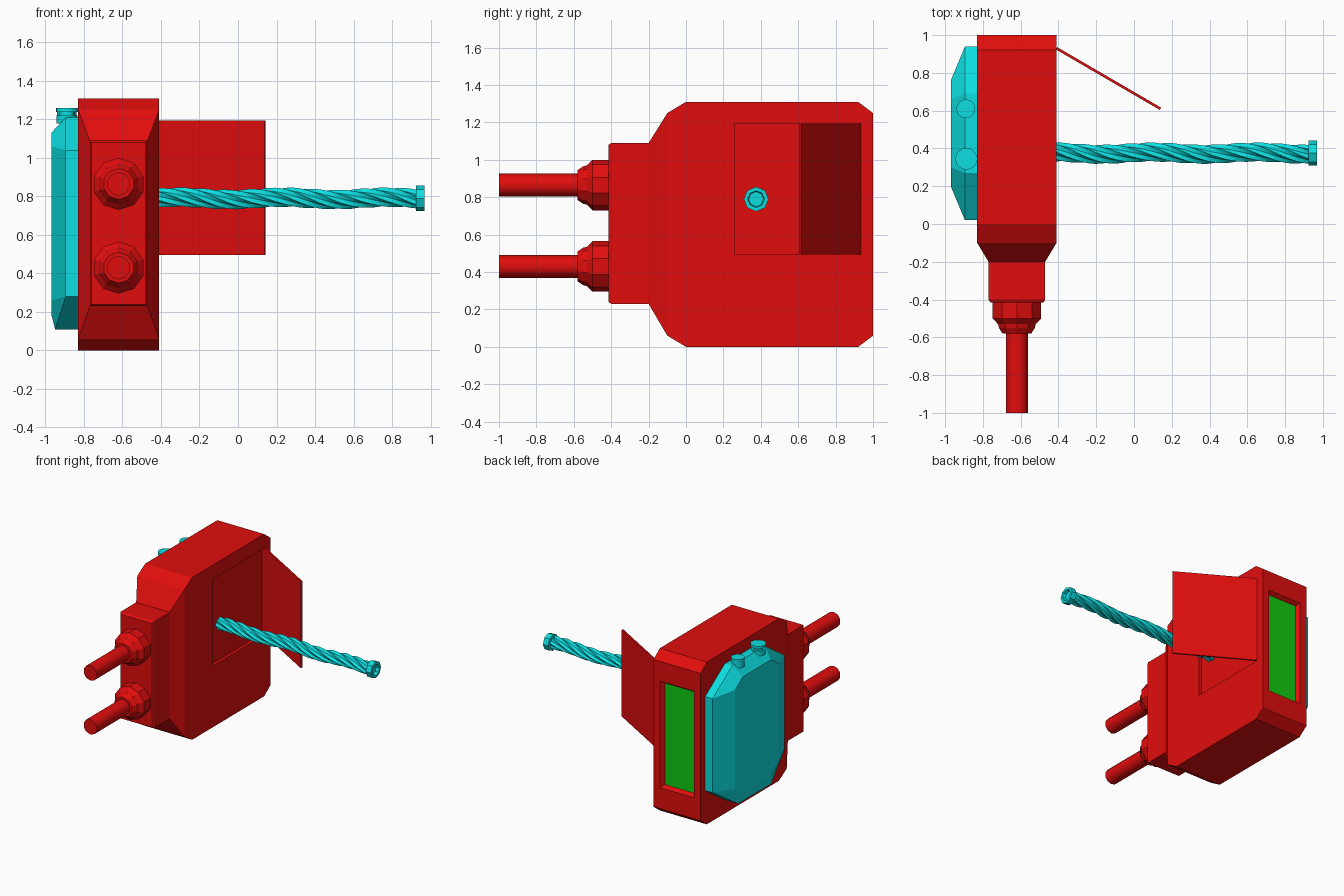
import bpy, bmesh, math
from mathutils import Matrix, Vector

cube = bpy.data.objects.get("Cube")
if cube:
    bpy.data.objects.remove(cube)


def material(name, rgb):
    m = bpy.data.materials.new(name)
    m.use_nodes = True
    m.diffuse_color = (*rgb, 1)
    m.node_tree.nodes["Principled BSDF"].inputs["Base Color"].default_value = (*rgb, 1)
    return m


RED = material("red", (0.75, 0.004, 0.004))
CYAN = material("cyan", (0.004, 0.73, 0.75))
GREEN = material("green", (0.005, 0.6, 0.005))


def loft(name, rings, *mats):
    """Bridge rings of equal point count and cap both ends; the last cap takes the last material."""
    bm = bmesh.new()
    loops = [[bm.verts.new(p) for p in ring] for ring in rings]
    n = len(loops[0])
    for a, b in zip(loops, loops[1:]):
        for i in range(n):
            j = (i + 1) % n
            bm.faces.new((a[i], a[j], b[j], b[i]))
    bm.faces.new(loops[0][::-1])
    end = bm.faces.new(loops[-1])
    end.material_index = len(mats) - 1
    bmesh.ops.recalc_face_normals(bm, faces=bm.faces)
    mesh = bpy.data.meshes.new(name)
    bm.to_mesh(mesh)
    bm.free()
    for m in mats:
        mesh.materials.append(m)
    obj = bpy.data.objects.new(name, mesh)
    bpy.context.collection.objects.link(obj)
    return obj


def select(obj):
    bpy.ops.object.select_all(action='DESELECT')
    obj.select_set(True)
    bpy.context.view_layer.objects.active = obj


def smooth(obj, degrees):
    select(obj)
    bpy.ops.object.shade_smooth_by_angle(angle=math.radians(degrees))


def turned(name, centre, axis, profile, sides, mat):
    """Solid of revolution from (distance, radius) pairs along an axis."""
    rot = Vector((0, 0, 1)).rotation_difference(Vector(axis)).to_matrix()
    rings = [[Vector(centre) + rot @ Vector((r * math.cos(t), r * math.sin(t), d))
              for t in (math.tau * (i + 0.5 * (sides % 4 == 2) + 0.0) / sides for i in range(sides))]
             for d, r in profile]
    return loft(name, rings, mat)


def box(name, size, centre, mat):
    sx, sy, sz = (s / 2 for s in size)
    ring = [(-sx, -sy), (sx, -sy), (sx, sy), (-sx, sy)]
    obj = loft(name, [[(x, y, z) for x, y in ring] for z in (-sz, sz)], mat)
    obj.location = centre
    return obj


# Housing: rectangular sections along y, ending in a sunken green screen
BODY_X = -0.62
sections = [(-0.415, 0.14, 0.24, 1.08), (-0.4, 0.15, 0.23, 1.09), (-0.2, 0.15, 0.23, 1.09),
            (-0.1, 0.21, 0.06, 1.25), (0, 0.21, 0, 1.31), (0.92, 0.21, 0, 1.31),
            (1, 0.21, 0.06, 1.25), (1, 0.15, 0.23, 1.09), (0.97, 0.13, 0.25, 1.07)]
body = loft("housing", [[(BODY_X - w, y, lo), (BODY_X + w, y, lo), (BODY_X + w, y, hi), (BODY_X - w, y, hi)]
                        for y, w, lo, hi in sections], RED, GREEN)

# Shallow door opening in the side
cutter = box("opening_cutter", (0.05, 0.67, 0.7), (-0.41, 0.595, 0.845), RED)
cutter.hide_render = True
select(body)
cut = body.modifiers.new("opening", 'BOOLEAN')
cut.operation = 'DIFFERENCE'
cut.solver = 'EXACT'
cut.object = cutter
bpy.ops.object.modifier_apply(modifier=cut.name)
bpy.data.objects.remove(cutter)

# Open door, hinged at the back edge of the opening
hinge, tip = Vector((-0.41, 0.93, 0)), Vector((0.14, 0.61, 0))
span = tip - hinge
door = box("door", (span.length, 0.014, 0.7), (hinge + tip) / 2 + Vector((0, 0, 0.845)), RED)
door.rotation_euler.z = math.atan2(span.y, span.x)

# Two front pipes with stepped collars
for label, z in (("upper", 0.865), ("lower", 0.43)):
    turned(label + "_collar", (BODY_X, 0, z), (0, -1, 0),
           [(0.4, 0.135), (0.5, 0.135), (0.53, 0.105), (0.55, 0.1), (0.58, 0.08), (0.58, 0.05)], 10, RED)
    pipe = turned(label + "_pipe", (BODY_X, 0, z), (0, -1, 0), [(0.5, 0.061), (1, 0.061)], 10, RED)
    smooth(pipe, 40)

# Twisted cable leaving the opening
CABLE_Y, CABLE_Z, STEPS, LOBES = 0.375, 0.79, 48, 7
rings = []
for s in range(STEPS + 1):
    f = s / STEPS
    turn = f * 1.7 * math.tau
    cy = CABLE_Y + 0.006 * math.cos(turn * 1.5)
    cz = CABLE_Z + 0.006 * math.sin(turn * 1.5)
    ring = []
    for i in range(LOBES * 2):
        r = 0.051 if i % 2 else 0.037
        t = turn + math.pi * i / LOBES
        ring.append((-0.44 + 1.38 * f, cy + r * math.cos(t), cz + r * math.sin(t)))
    rings.append(ring)
cable = loft("twisted_cable", rings, CYAN)
smooth(cable, 30)

# Cable plug with a hollow end
turned("cable_plug", (0, CABLE_Y, CABLE_Z), (1, 0, 0),
       [(0.925, 0.045), (0.925, 0.066), (0.97, 0.066), (0.97, 0.045), (0.945, 0.04)], 8, CYAN)


# Side pack: octagonal slab with a chamfered outer face
def octagon(x, y0, y1, z0, z1, cy, cz, low_x=None):
    low = x if low_x is None else low_x
    return [(x, y0, z0 + cz), (low, y0 + cy, z0), (low, y1 - cy, z0), (x, y1, z0 + cz),
            (x, y1, z1 - cz), (x, y1 - cy, z1), (x, y0 + cy, z1), (x, y0, z1 - cz)]


loft("side_pack", [octagon(-0.82, 0.02, 0.94, 0.11, 1.21, 0.25, 0.17),
                   octagon(-0.895, 0.02, 0.94, 0.11, 1.21, 0.25, 0.17, -0.95),
                   octagon(-0.97, 0.2, 0.76, 0.19, 1.13, 0.1, 0.07)], CYAN)

# Filler caps on top of the pack
plain = turned("plain_cap", (-0.89, 0.61, 0), (0, 0, 1), [(1.18, 0.05), (1.25, 0.05)], 16, CYAN)
plain.scale.y = 1.0
smooth(plain, 40)
spool = turned("spool_cap", (-0.888, 0.345, 0), (0, 0, 1),
               [(1.18, 0.055), (1.22, 0.055), (1.22, 0.038), (1.24, 0.038), (1.24, 0.058), (1.26, 0.058)], 16, CYAN)
smooth(spool, 40)
